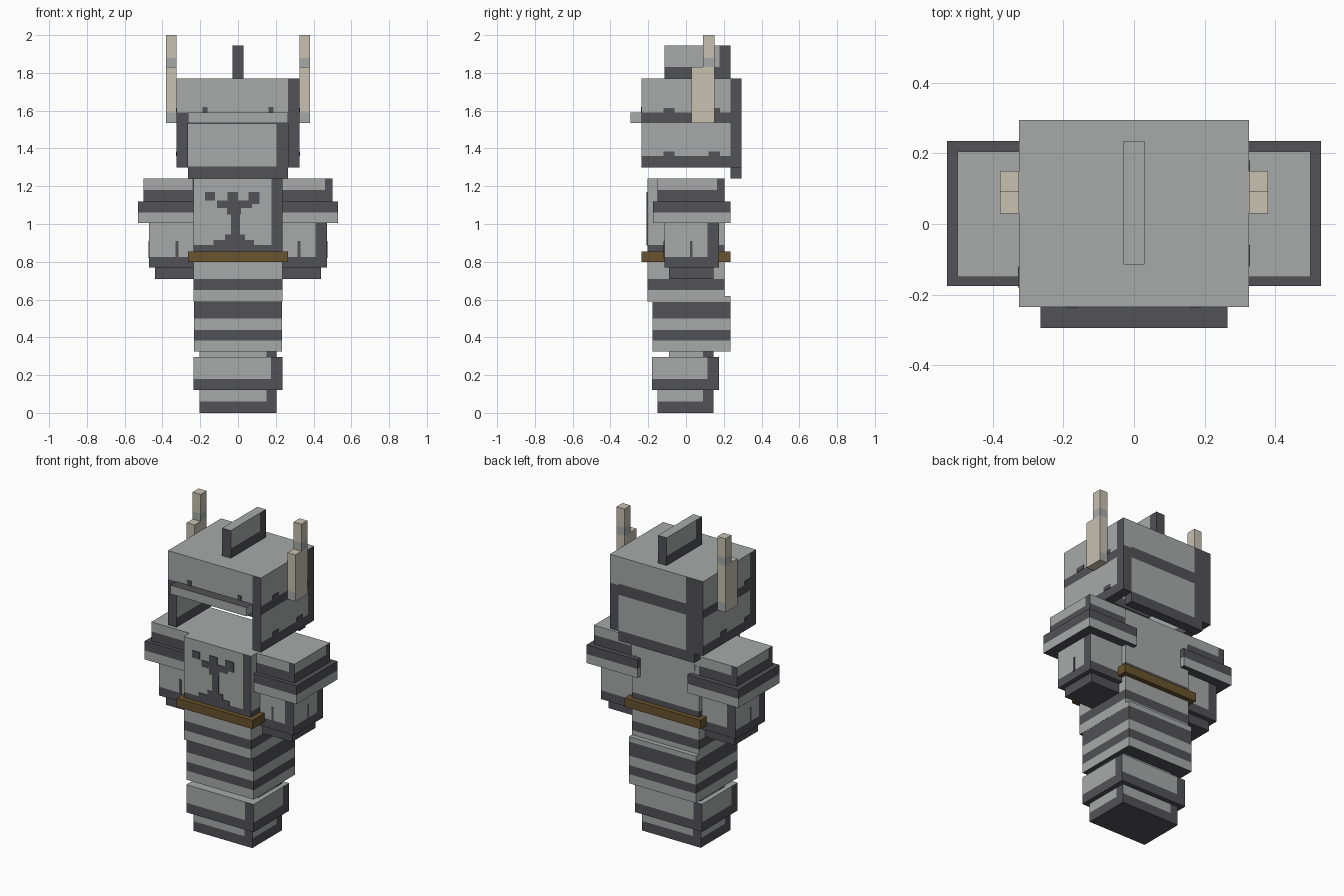
import bpy, bmesh
from mathutils import Vector

if "Cube" in bpy.data.objects:
    bpy.data.objects.remove(bpy.data.objects["Cube"])


def material(name, rgb):
    m = bpy.data.materials.new(name)
    m.diffuse_color = (*rgb, 1)
    m.use_nodes = True
    m.node_tree.nodes["Principled BSDF"].inputs["Base Color"].default_value = m.diffuse_color
    return m


LIGHT = material("light_grey", (0.39, 0.40, 0.395))
DARK = material("dark_grey", (0.084, 0.082, 0.093))
CREAM = material("cream_horn", (0.578, 0.533, 0.44))
BROWN = material("brown_leather", (0.141, 0.087, 0.026))


def box(name, x, y, z, base=DARK, accent=LIGHT, bands=(), edge=0.0, top=True, rule=None):
    """Box whose walls carry accent bands (z ranges), stopping at an edge strip on each wall's right."""
    lo = Vector((min(x), min(y), min(z)))
    hi = Vector((max(x), max(y), max(z)))
    bm = bmesh.new()
    bmesh.ops.create_cube(bm, size=1)
    for v in bm.verts:
        v.co = Vector([lo[i] if v.co[i] < 0 else hi[i] for i in range(3)])
    cuts = [(2, h) for b in bands for h in b]
    if edge:
        cuts += [(a, p) for a in (0, 1) for p in (lo[a] + edge, hi[a] - edge)]
    for axis, pos in cuts:
        if lo[axis] + 1e-4 < pos < hi[axis] - 1e-4:
            co, no = Vector(), Vector()
            co[axis], no[axis] = pos, 1
            bmesh.ops.bisect_plane(bm, geom=bm.verts[:] + bm.edges[:] + bm.faces[:],
                                   plane_co=co, plane_no=no)
    bm.normal_update()
    for f in bm.faces:
        n, c = f.normal, f.calc_center_median()
        banded = any(a < c.z < b for a, b in bands)
        if abs(n.z) > 0.5:
            on = top and n.z > 0
        else:
            right = Vector((0, 0, 1)).cross(n)
            corner = hi if right.x + right.y > 0 else lo
            on = banded and (corner - c).dot(right) > edge
            if rule:
                on = rule(n, c, banded, on)
        f.material_index = int(on)
    me = bpy.data.meshes.new(name)
    bm.to_mesh(me)
    bm.free()
    me.materials.append(base)
    me.materials.append(accent)
    ob = bpy.data.objects.new(name, me)
    bpy.context.collection.objects.link(ob)
    return ob


def plate(name, x, y, z, mat=DARK):
    return box(name, x, y, z, base=mat, accent=mat)


# Feet, boots and ankles
box("feet", (-.205, .205), (-.15, .145), (0, .12), bands=[(.06, .12)], edge=.055)
box("boots", (-.235, .235), (-.18, .175), (.12, .295), bands=[(.18, .295)], edge=.06)
box("ankles", (-.205, .205), (-.09, .145), (.295, .325), bands=[(.295, .325)], edge=.055)

# Striped upper legs
box("legs", (-.234, .234), (-.178, .235), (.325, .62),
    bands=[(.325, .383), (.44, .50), (.588, .62)])

# Torso with a dark strip on the right of the chest and stripes below the belt
box("torso", (-.235, .235), (-.205, .205), (.59, 1.24),
    bands=[(.59, .65), (.71, .80), (.89, 1.24)], edge=.058,
    rule=lambda n, c, banded, on: on if n.y < -.5 and c.z > .85 else banded)
box("belt", (-.265, .265), (-.235, .235), (.80, .855), base=BROWN, accent=BROWN)

# Dark painted emblem on the chest
emblem = [(-.174, -.121, 1.125, 1.17), (-.055, 0, 1.125, 1.17), (-.11, .075, 1.085, 1.125),
          (.055, .115, 1.105, 1.17), (-.058, .016, 1.05, 1.085), (-.037, .01, .945, 1.05),
          (-.068, .037, .915, .945), (-.13, .085, .885, .915)]
for i, (x0, x1, z0, z1) in enumerate(emblem):
    plate(f"chest_emblem_{i}", (x0, x1), (-.209, -.204), (z0, z1))

# Arms, mirrored
for s, side in ((-1, "left"), (1, "right")):
    box(side + "_shoulder", (s * .2, s * .50), (-.15, .205), (1.10, 1.24),
        bands=[(1.18, 1.24)], edge=.04)
    box(side + "_arm_band", (s * .175, s * .53), (-.175, .235), (1.005, 1.12),
        bands=[(1.005, 1.062)], top=False)
    box(side + "_forearm", (s * .235, s * .47), (-.115, .175), (.77, 1.005),
        bands=[(.825, 1.005)], edge=.06,
        rule=lambda n, c, banded, on: banded if n.y * c.x > 0 else on)
    box(side + "_hand", (s * .235, s * .44), (-.09, .145), (.71, .77), top=False)
    # Slits painted on the forearms
    plate(side + "_front_slit", (s * .315, s * .33), (-.118, -.114), (.82, .91))
    plate(side + "_outer_slit", (s * .469, s * .473), (.02, .035), (.82, .91))

# Helmet shell, open below and at the face
for s, side in ((-1, "left"), (1, "right")):
    box(side + "_helmet_wall", (s * .265, s * .325), (-.235, .295), (1.30, 1.77),
        bands=[(1.36, 1.535), (1.59, 1.77)], edge=.06,
        rule=lambda n, c, banded, on: (c.x * n.y > 0 and c.z > 1.59) if abs(n.y) > .5 else on)
    # Bumps on the dark wall stripes
    for y in (-.09, .15):
        for z in (1.36, 1.59):
            plate(side + "_wall_bump", (s * .324, s * .328), (s * y - .03, s * y + .03), (z, z + .025))
    plate(side + "_brow_dot", (s * .175 - .013, s * .175 + .013), (-.238, -.234), (1.59, 1.62))
    # Two-step horns
    box(side + "_horn_base", (s * .325, s * .38), (.03, .15), (1.535, 1.83), base=CREAM,
        bands=[(1.535, 1.59)], top=False, rule=lambda n, c, banded, on: on and abs(n.y) > .5)
    box(side + "_horn_tip", (s * .325, s * .38), (.09, .15), (1.83, 2.0), base=CREAM,
        bands=[(1.83, 1.88)], top=False)
box("helmet_brow", (-.265, .265), (-.235, -.18), (1.535, 1.77), bands=[(1.59, 1.77)])
box("helmet_back", (-.265, .265), (.235, .295), (1.24, 1.77),
    bands=[(1.305, 1.53), (1.60, 1.77)], edge=.06)
box("helmet_roof", (-.265, .265), (-.18, .235), (1.71, 1.77))
box("visor", (-.265, .265), (-.295, -.235), (1.535, 1.59), bands=[(1.535, 1.59)], top=False)
box("crest", (-.03, .03), (-.115, .235), (1.77, 1.945), bands=[(1.83, 1.945)], edge=.058)
